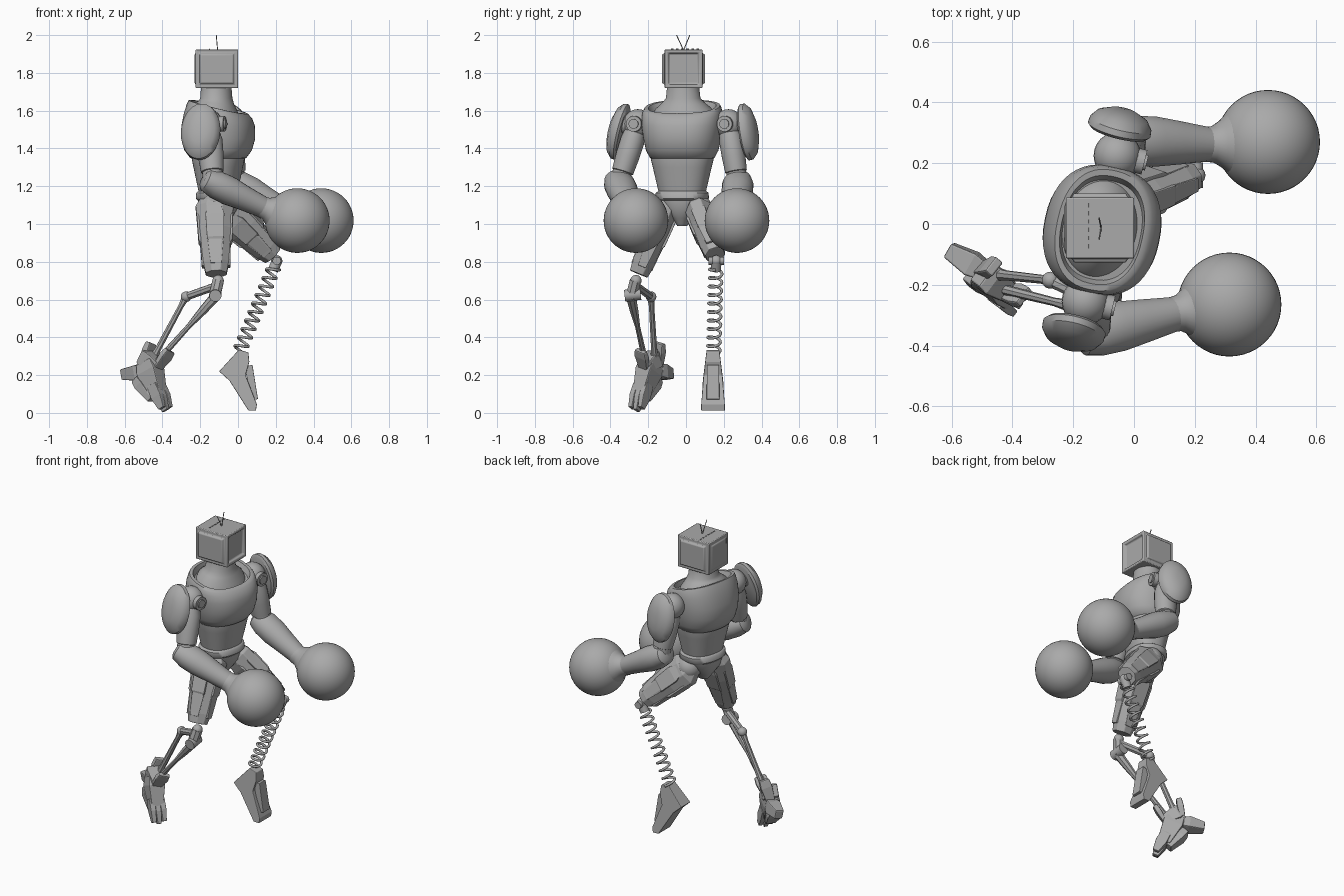
import bpy, bmesh, math
from mathutils import Vector, Matrix

cube = bpy.data.objects.get("Cube")
if cube:
    bpy.data.objects.remove(cube)

grey = bpy.data.materials.new("plain_grey")
grey.use_nodes = True
COL = (0.4, 0.4, 0.4, 1)
grey.diffuse_color = COL
grey.node_tree.nodes["Principled BSDF"].inputs["Base Color"].default_value = COL


def finish(name, bm, smooth=40, bevel=0):
    bmesh.ops.recalc_face_normals(bm, faces=bm.faces[:])
    me = bpy.data.meshes.new(name)
    bm.to_mesh(me)
    bm.free()
    ob = bpy.data.objects.new(name, me)
    bpy.context.collection.objects.link(ob)
    me.materials.append(grey)
    if bevel:
        mod = ob.modifiers.new("bevel", "BEVEL")
        mod.width = bevel
        mod.segments = 2
    if smooth:
        bpy.ops.object.select_all(action="DESELECT")
        ob.select_set(True)
        bpy.context.view_layer.objects.active = ob
        bpy.ops.object.shade_smooth_by_angle(angle=math.radians(smooth))
    return ob


def skin(bm, rings):
    """Join rings of points into a closed tube."""
    loops = [[bm.verts.new(p) for p in r] for r in rings]
    n = len(loops[0])
    for a, b in zip(loops, loops[1:]):
        for i in range(n):
            bm.faces.new((a[i], a[(i + 1) % n], b[(i + 1) % n], b[i]))
    bm.faces.new(loops[0])
    bm.faces.new(loops[-1])


def link(name, p0, p1, profile, sides=24, smooth=40, bevel=0, hint=(1, 0, 0)):
    """Limb from p0 to p1; profile rows are (t, radius along hint, radius across)."""
    p0, p1 = Vector(p0), Vector(p1)
    axis = (p1 - p0).normalized()
    across = axis.cross(Vector(hint)).normalized()
    side = across.cross(axis)
    k = 1 / math.cos(math.pi / sides) if sides < 9 else 1
    rings = []
    for t, ra, rb in profile:
        c = p0.lerp(p1, t)
        angles = [2 * math.pi * (i + 0.5) / sides for i in range(sides)]
        rings.append([c + k * (side * ra * math.cos(a) + across * rb * math.sin(a)) for a in angles])
    bm = bmesh.new()
    skin(bm, rings)
    return finish(name, bm, smooth, bevel)


def rod(name, p0, p1, r, sides=16, **kw):
    return link(name, p0, p1, [(0, r, r), (1, r, r)], sides, **kw)


def ball(name, c, r, seg=24):
    bm = bmesh.new()
    bmesh.ops.create_uvsphere(bm, u_segments=seg, v_segments=seg // 2, radius=r)
    bmesh.ops.translate(bm, vec=c, verts=bm.verts[:])
    return finish(name, bm, 60)


def body(name, rows, centre=(-0.105, -0.02), power=0.85, n=48):
    """Upright loft turned with the shoulders; rows are (z, depth, width, tilt)."""
    turn = Matrix.Rotation(math.radians(-12), 3, "Z")
    f = lambda v: math.copysign(abs(v) ** power, v)
    rings = []
    for z, rx, ry, tilt in rows:
        ring = []
        for i in range(n):
            a = 2 * math.pi * i / n
            x, y = rx * f(math.cos(a)), ry * f(math.sin(a))
            ring.append(turn @ Vector((x, y, z - tilt * x)) + Vector((*centre, 0)))
        rings.append(ring)
    bm = bmesh.new()
    skin(bm, rings)
    return finish(name, bm, 50)


# Torso
body("chest", [(1.33, .1, .13, 0), (1.35, .145, .17, 0), (1.39, .175, .19, 0), (1.45, .192, .203, 0),
               (1.52, .19, .214, 0), (1.575, .175, .213, .1), (1.605, .16, .208, .2), (1.62, .15, .2, .25),
               (1.62, .135, .18, .25), (1.585, .128, .165, .25)])
body("waist", [(1.4, .135, .17, 0), (1.34, .135, .165, 0), (1.3, .127, .155, 0), (1.17, .1, .125, 0)])
body("belt", [(1.175, .1, .125, 0), (1.165, .112, .14, 0), (1.135, .115, .14, 0), (1.125, .105, .13, 0)])
body("pelvis", [(1.13, .105, .125, 0), (1.08, .1, .1, 0), (1.03, .07, .05, 0), (.99, .04, .025, 0)])
body("neck", [(1.56, .13, .17, .2), (1.61, .115, .15, .2), (1.64, .095, .115, .1), (1.665, .085, .092, 0),
              (1.73, .08, .085, 0)], (-.115, -.015), 1)

# Head: a box with a sunken screen and raised side panels
bm = bmesh.new()
bmesh.ops.create_cube(bm, size=1)
bmesh.ops.scale(bm, vec=(.225, .2, .205), verts=bm.verts[:])
bmesh.ops.translate(bm, vec=(-.112, -.013, 1.822), verts=bm.verts[:])
bm.normal_update()
for direction, width, depth in (((1, 0, 0), .025, -.015), ((-1, 0, 0), .03, .006),
                                ((0, 1, 0), .028, .014), ((0, -1, 0), .028, .014)):
    d = Vector(direction)
    face = max(bm.faces, key=lambda f: f.normal.dot(d) * f.calc_area())
    bmesh.ops.inset_region(bm, faces=[face], thickness=width)
    bmesh.ops.inset_region(bm, faces=[face], thickness=.01, depth=depth)
    bm.normal_update()
finish("head", bm, 30, .009)
for i in range(6):
    y = -.08 + i * .027
    rod(f"head_vent_{i}", (-.15, y, 1.925), (-.15, y + .014, 1.925), .003, 6)
for i, y in enumerate((-.05, .02)):
    rod(f"antenna_{i}", (-.108, -.013, 1.92), (-.115, y, 2.0), .0022, 6)

# Arms: shoulder, elbow, wrist, hand centre and pad tilt for each side
ARMS = {"right": ((-.16, -.255, 1.53), (-.13, -.355, 1.215), (.14, -.295, 1.085), (.314, -.265, 1.018), -1),
        "left": ((-.055, .225, 1.53), (-.01, .275, 1.215), (.25, .262, 1.075), (.441, .27, 1.018), 1)}
for side, (sh, el, wr, hand, s) in ARMS.items():
    sh, el, wr, hand = map(Vector, (sh, el, wr, hand))
    out = Vector((.24 * s, .97 * s, 0)).normalized()
    fwd = Vector((.97, -.24, 0))
    ball(f"{side}_shoulder_ball", sh, .078)
    rod(f"{side}_shoulder_axle", sh - out * .07, sh + out * .1, .05)
    rod(f"{side}_shoulder_hub", sh + fwd * .05, sh + fwd * .092, .042)
    rod(f"{side}_shoulder_cap", sh + fwd * .08, sh + fwd * .1, .026)
    link(f"{side}_upper_arm", sh, el, [(.1, .055, .055), (.28, .07, .064), (.55, .068, .063),
                                       (.8, .06, .058), (.81, .054, .052), (1, .054, .052)])
    ball(f"{side}_elbow", el, .062)
    link(f"{side}_forearm", el, wr, [(-.2, .04, .045), (-.15, .06, .07), (.05, .075, .083), (.3, .077, .083),
                                     (.6, .066, .072), (1, .056, .056)], hint=(0, 0, 1))
    link(f"{side}_wrist", wr, hand, [(-.1, .057, .057), (.05, .06, .06), (.2, .078, .078), (.4, .115, .115),
                                     (.6, .14, .14)], 32)
    ball(f"{side}_hand_ball", hand, .171, 48)
    # Oval shell over the shoulder, domed outward
    tilt = Vector((0, 0, .25)) if s < 0 else Vector((0, 0, .16))
    pad = sh + out * .082 + Vector((-.015, 0, -.045))
    dirn = (out + tilt).normalized()
    link(f"{side}_shoulder_pad", pad, pad + dirn * .07,
         [(-.05, .135, .095), (.1, .152, .106), (.4, .15, .104), (.75, .125, .085), (1, .07, .045), (1.05, .02, .015)],
         32, 35, hint=(0, 0, 1))
    rod(f"{side}_pad_seam", pad + dirn * .035 + Vector((-.09, 0, .06)),
        pad + dirn * .035 + Vector((.09, 0, .06)), .006, 8)

# Thighs: angular core with plates on four sides
HIP_R, KNEE_R = Vector((-.125, -.09, 1.12)), Vector((-.115, -.25, .735))
HIP_L, KNEE_L = Vector((-.07, .065, 1.08)), Vector((.185, .155, .835))
for side, hip, knee in (("right", HIP_R, KNEE_R), ("left", HIP_L, KNEE_L)):
    ball(f"{side}_hip", hip, .075)
    core = [(-.08, .06, .055), (.08, .1, .07), (.4, .092, .07), (.85, .068, .06), (1, .055, .05)]
    link(f"{side}_thigh", hip, knee, core, 8, 0, .004)
    axis = (knee - hip).normalized()
    across = axis.cross(Vector((1, 0, 0))).normalized()
    front = across.cross(axis)
    for tag, d, off, wide in (("outer", across, .058, .05), ("inner", -across, .058, .05),
                              ("front", front, .078, .038), ("rear", -front, .078, .038)):
        a = hip.lerp(knee, .12) + d * off
        b = hip.lerp(knee, .9) + d * off * .8
        link(f"{side}_thigh_plate_{tag}", a, b, [(0, .012, wide * .7), (.15, .02, wide), (.55, .02, wide * .9),
                                                 (.6, .012, wide * .85), (1, .013, wide * .6)], 4, 0, .003, d)

# Left lower leg: coil spring under a cross-axle knee
knee = Vector((.205, .16, .805))
ball("left_knee", knee, .03)
rod("left_knee_axle", knee - Vector((0, .042, 0)), knee + Vector((0, .042, 0)), .022)
rod("left_spring_cap", (.205, .16, .8), (.185, .158, .755), .028)
top, low = Vector((.19, .158, .77)), Vector((.005, .147, .32))
ax = (low - top).normalized()
u = ax.cross(Vector((0, 1, 0))).normalized()
v = ax.cross(u)
cu = bpy.data.curves.new("left_shin_spring", "CURVE")
cu.dimensions = "3D"
cu.bevel_depth = .0075
cu.bevel_resolution = 2
sp = cu.splines.new("POLY")
TURNS, STEPS = 10, 20
sp.points.add(TURNS * STEPS)
for i, pt in enumerate(sp.points):
    a = 2 * math.pi * i / STEPS
    p = top.lerp(low, i / (TURNS * STEPS)) + .034 * (u * math.cos(a) + v * math.sin(a))
    pt.co = (*p, 1)
cu.materials.append(grey)
bpy.context.collection.objects.link(bpy.data.objects.new("left_shin_spring", cu))

# Left foot: side outline widened towards the toe
outline = [(.005, .335), (.055, .32), (.06, .27), (.04, .2), (.1, .045), (.095, .012), (.055, .012), (-.045, .17), (-.1, .22)]
half = lambda z: .033 + .03 * min(1, max(0, (.34 - z) / .25))
bm = bmesh.new()
skin(bm, [[Vector((x, .143 + s * half(z), z)) for x, z in outline] for s in (-1, 1)])
finish("left_foot", bm, 0, .004)
link("left_foot_plate", (.055, .143, .25), (.09, .143, .07), [(0, .022, .032), (1, .016, .034)], 4, 0, .003)

# Right lower leg: knee joint with two slim struts
ball("right_knee_ball", (-.105, -.265, .7), .03)
rod("right_knee_block", (-.105, -.268, .7), (-.125, -.29, .61), .03, 8)
rod("right_knee_axle", (-.12, -.325, .62), (-.12, -.24, .63), .032)
bend = (-.275, -.185, .615)
ball("right_strut_joint", bend, .028)
rod("right_knee_crossbar", (-.12, -.26, .67), bend, .02, 8)
link("right_rear_strut", bend, (-.46, -.165, .27), [(0, .02, .02), (.15, .014, .014), (.8, .016, .016), (1, .024, .024)], 8)
link("right_front_strut", (-.125, -.29, .61), (-.43, -.215, .27), [(0, .026, .026), (.2, .022, .022),
                                                                   (.45, .013, .013), (1, .016, .016)], 8)

# Right foot: overlapping angular blocks pointing down
BLOCKS = {"ankle": ((-.5, -.16, .3), (-.42, -.22, .24), .045, .05),
          "cuff_rear": ((-.46, -.14, .37), (-.51, -.15, .22), .02, .035),
          "cuff_front": ((-.36, -.24, .33), (-.44, -.22, .22), .016, .04),
          "instep": ((-.48, -.18, .27), (-.425, -.235, .1), .06, .05),
          "heel": ((-.5, -.15, .22), (-.61, -.085, .205), .04, .04),
          "sole": ((-.53, -.16, .18), (-.45, -.22, .07), .028, .045)}
for tag, (a, b, ra, rb) in BLOCKS.items():
    link(f"right_foot_{tag}", a, b, [(0, ra * .8, rb * .85), (.3, ra, rb), (1, ra * .65, rb * .7)], 4, 0, .006, (.8, -.6, .1))
for i, off in enumerate((-.032, 0, .032)):
    d = Vector((.6 * off, .8 * off, 0))
    link(f"right_toe_{i}", Vector((-.435, -.225, .15)) + d, Vector((-.383, -.262, .012 + abs(off) * .4)) + d,
         [(0, .03, .015), (.5, .033, .016), (1, .018, .012)], 4, 0, .004, (.8, -.6, .1))
